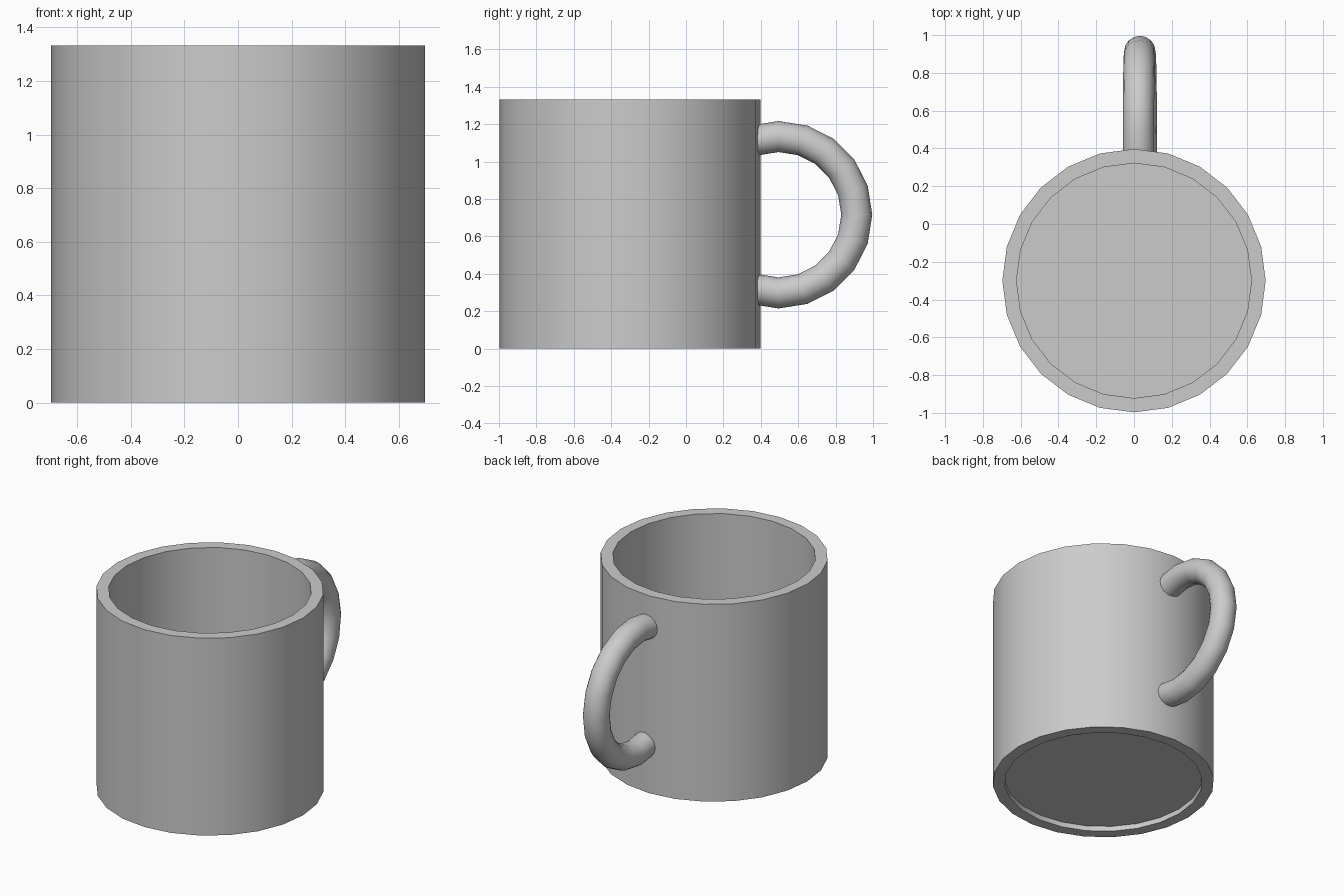
import bpy, bmesh
from math import sin, cos, radians, tau
from mathutils import Vector

if "Cube" in bpy.data.objects:
    bpy.data.objects.remove(bpy.data.objects["Cube"])


def grid_object(name, rings, angle):
    """Skin a list of closed rings, cap both ends, shade smooth by angle."""
    bm = bmesh.new()
    loops = [[bm.verts.new(p) for p in ring] for ring in rings]
    n = len(loops[0])
    for a, b in zip(loops, loops[1:]):
        for i in range(n):
            j = (i + 1) % n
            bm.faces.new((a[i], a[j], b[j], b[i]))
    bm.faces.new(loops[0])
    bm.faces.new(loops[-1])
    bmesh.ops.recalc_face_normals(bm, faces=bm.faces)
    mesh = bpy.data.meshes.new(name)
    bm.to_mesh(mesh)
    bm.free()
    obj = bpy.data.objects.new(name, mesh)
    bpy.context.collection.objects.link(obj)
    bpy.ops.object.select_all(action='DESELECT')
    obj.select_set(True)
    bpy.context.view_layer.objects.active = obj
    bpy.ops.object.shade_smooth_by_angle(angle=radians(angle))
    return obj


# Cup body: recessed base, outer wall, rim, inner wall and floor
OUTER, INNER, HEIGHT, SIDES = 0.697, 0.622, 1.333, 24
profile = [(INNER, 0.035), (INNER, 0), (OUTER, 0),
           (OUTER, HEIGHT), (INNER, HEIGHT), (INNER, 0.10)]
grid_object("cup_body", [
    [(r * sin(tau * i / SIDES), -0.3 + r * cos(tau * i / SIDES), z)
     for i in range(SIDES)] for r, z in profile], 30)

# Handle: a slightly tilted arc of tube whose ends sit inside the wall
RADIUS, TUBE, TUBE_SIDES = 0.418, 0.083, 16
rings = []
for step in range(-6, 7):
    a = radians(18 * step)
    out = Vector((0, cos(a), sin(a)))
    tilt = -0.018 * RADIUS * sin(a)
    centre = Vector((0.031 + tilt, 0.495, 0.716)) + RADIUS * out
    rings.append([centre + TUBE * (out * cos(tau * k / TUBE_SIDES)
                                   + Vector((sin(tau * k / TUBE_SIDES), 0, 0)))
                  for k in range(TUBE_SIDES)])
grid_object("handle", rings, 40)
